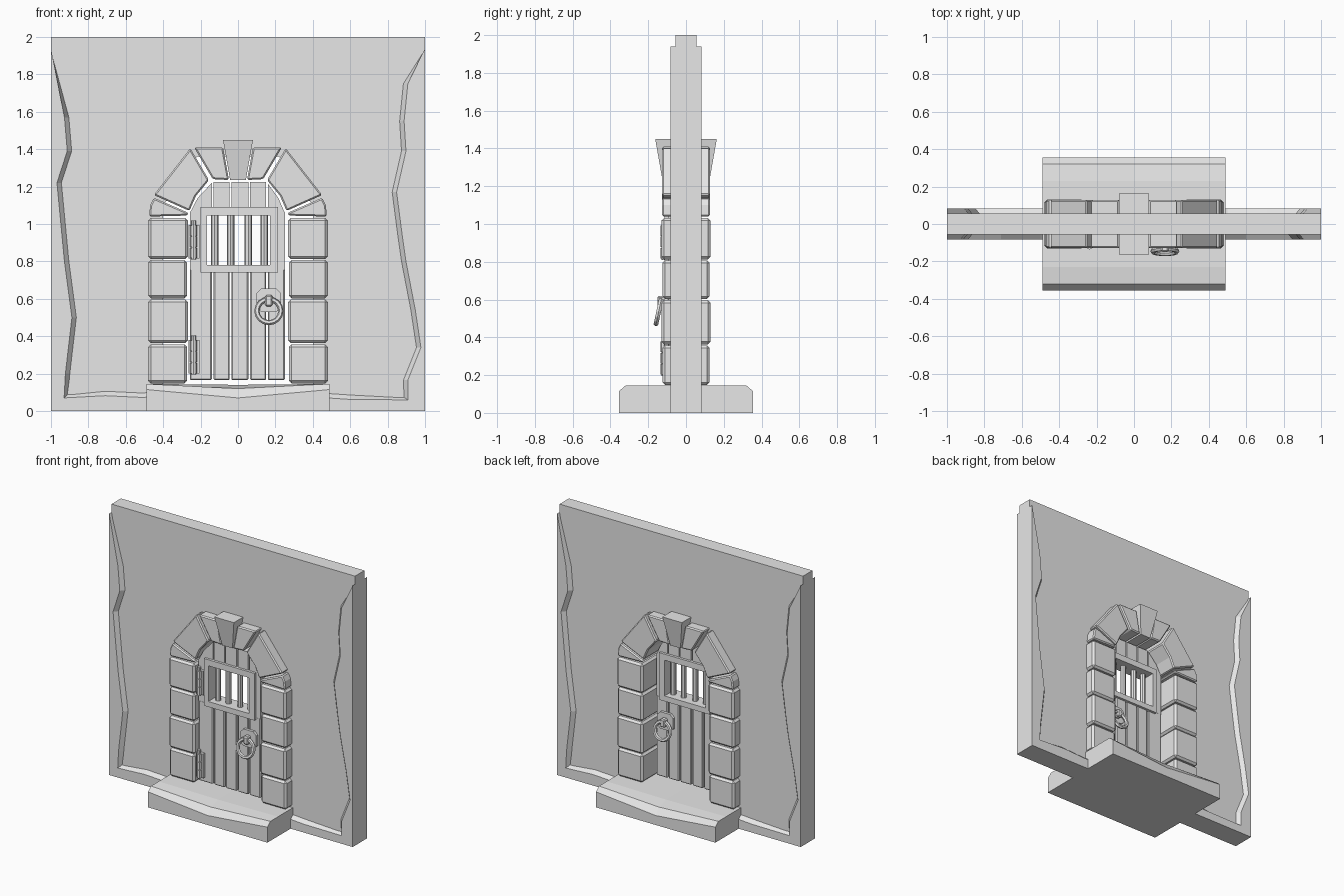
import bpy, bmesh, math
from mathutils import Matrix

cube = bpy.data.objects.get("Cube")
if cube:
    bpy.data.objects.remove(cube, do_unlink=True)

stone = bpy.data.materials.new("plain grey")
stone.use_nodes = True
GREY = (0.8, 0.8, 0.8, 1)
stone.diffuse_color = GREY
stone.node_tree.nodes["Principled BSDF"].inputs["Base Color"].default_value = GREY


def finish(name, bm, bevel=0):
    bmesh.ops.recalc_face_normals(bm, faces=bm.faces)
    mesh = bpy.data.meshes.new(name)
    bm.to_mesh(mesh)
    bm.free()
    mesh.materials.append(stone)
    obj = bpy.data.objects.new(name, mesh)
    bpy.context.collection.objects.link(obj)
    if bevel:
        mod = obj.modifiers.new("chamfer", "BEVEL")
        mod.width, mod.segments = bevel, 1
    return obj


def prism(name, pts, y0, y1, bevel=0):
    """Extrude an outline in x and z from y0 to y1."""
    bm = bmesh.new()
    front = [bm.verts.new((x, y0, z)) for x, z in pts]
    back = [bm.verts.new((x, y1, z)) for x, z in pts]
    bm.faces.new(front)
    bm.faces.new(back[::-1])
    for i in range(len(pts)):
        j = (i + 1) % len(pts)
        bm.faces.new((front[i], back[i], back[j], front[j]))
    return finish(name, bm, bevel)


def box(name, x0, x1, y0, y1, z0, z1, bevel=0):
    return prism(name, [(x0, z0), (x1, z0), (x1, z1), (x0, z1)], y0, y1, bevel)


def rod(name, x, y, z0, z1, r, sides=8):
    bm = bmesh.new()
    bmesh.ops.create_cone(bm, cap_ends=True, segments=sides, radius1=r, radius2=r,
                          depth=z1 - z0, matrix=Matrix.Translation((x, y, (z0 + z1) / 2)))
    return finish(name, bm)


# Wall core with an arched doorway
half = [(1, 0), (1, 2)]
arch = [(-0.40, 0), (-0.40, 1.1), (-0.22, 1.36)]
prism("wall_core", [(-1, 2), (-1, 0)] + arch + [(-x, z) for x, z in arch[::-1]] + half, -0.055, 0.055)

# Ragged raised border, repeated on the back by a half turn
left_edge = [(-1, 1.94), (-.9, 1.57), (-.885, 1.39), (-.94, 1.22), (-.9, .8), (-.86, .5),
             (-.895, .2), (-.91, .09), (-.71, .11), (-.5, .10), (-.45, .12)]
right_edge = [(1, 1.94), (.88, 1.75), (.86, 1.55), (.87, 1.39), (.82, 1.17), (.85, .94),
              (.87, .8), (.92, .54), (.95, .34), (.88, .165), (.885, .075), (.6, .09), (.45, .1)]


def border(name, path, turn):
    bm = bmesh.new()
    rows = []
    for x, z in path:
        side = math.copysign(1, x)
        rx, rz = (x, 0) if abs(x) < 0.8 else (side, z if z > 0.1 else 0)
        dist = math.hypot(rx - x, rz - z)
        t = min(0.028 / dist, 0.6) if dist > 0 else 0
        ring = [(x, -.05, z), (x + (rx - x) * t, -.083, z + (rz - z) * t),
                (rx, -.083, rz), (rx, 0, rz)]
        rows.append([bm.verts.new((turn * px, turn * py, pz)) for px, py, pz in ring])
    for a, b in zip(rows, rows[1:]):
        for k in range(3):
            bm.faces.new((a[k], a[k + 1], b[k + 1], b[k]))
    bmesh.ops.remove_doubles(bm, verts=bm.verts, dist=1e-5)
    finish(name, bm)


for label, turn in (("front", 1), ("back", -1)):
    border(label + "_border_a", left_edge, turn)
    border(label + "_border_b", right_edge, turn)

# Worn doorstep, lower in the middle of its long edges
bm = bmesh.new()
stations = []
for x, low, top, shelf in ((-.49, .115, .145, .145), (0, .07, .12, .14), (.49, .115, .145, .145)):
    prof = [(.355, 0), (.355, low), (.32, top), (.23, shelf)]
    prof += [(-y, z) for y, z in prof[::-1]]
    stations.append([bm.verts.new((x, y, z)) for y, z in prof])
for a, b in zip(stations, stations[1:]):
    for i in range(8):
        j = (i + 1) % 8
        bm.faces.new((a[i], a[j], b[j], b[i]))
bm.faces.new(stations[0])
bm.faces.new(stations[-1][::-1])
finish("doorstep", bm)

# Jamb stones
levels = [.145, .36, .60, .81, 1.035]
for side in (-1, 1):
    for i, (z0, z1) in enumerate(zip(levels, levels[1:])):
        inner = .268 if i % 2 else .272
        depth = .13 if i % 2 else .125
        xs = sorted((side * inner, side * .48))
        box("jamb_stone", xs[0], xs[1], -depth, depth, z0 + .003, z1 - .003, .014)

# Arch stones, mirrored
springer = [(-.475, 1.04), (-.27, 1.045), (-.265, 1.06), (-.45, 1.14), (-.47, 1.10)]
haunch = [(-.45, 1.155), (-.26, 1.07), (-.225, 1.15), (-.155, 1.235), (-.255, 1.405)]
crown = [(-.235, 1.41), (-.135, 1.24), (-.048, 1.235), (-.08, 1.41)]
for side in (-1, 1):
    for name, pts in (("springer_stone", springer), ("haunch_stone", haunch), ("crown_stone", crown)):
        prism(name, [(-side * x, z) for x, z in pts], -.127, .127, .008)

# Keystone flaring outward toward the top
bm = bmesh.new()
bmesh.ops.create_cube(bm, size=2)
for v in bm.verts:
    high = v.co.z > 0
    v.co = (v.co.x * (.08 if high else .042), v.co.y * (.163 if high else .125), 1.45 if high else 1.235)
finish("keystone", bm)

# Door planks, split around the window
FRONT, BACK = -.095, -.01
plank_edges = [-.262, -.135, -.04, .06, .155, .255]
for i, (a, b) in enumerate(zip(plank_edges, plank_edges[1:])):
    a, b = a + .005, b - .005
    box("lower_plank", a, b, FRONT, BACK, .165, .76, .006)
    if i == 0:
        top = [(a, 1.06), (b, 1.06), (b, 1.22), (-.215, 1.14)]
    elif i == 4:
        top = [(a, 1.06), (b, 1.06), (.215, 1.14), (a, 1.215)]
    else:
        top = [(a, 1.06), (b, 1.06), (b, 1.225), (a, 1.225)]
    prism("upper_plank", top, FRONT, BACK)
box("hinge_side_plank", -.257, -.18, FRONT, BACK, .755, 1.065)
box("latch_side_plank", .185, .25, FRONT, BACK, .755, 1.065)

# Window frame and bars
for x0, x1, z0, z1 in ((-.2, -.165, .74, 1.09), (.17, .215, .74, 1.09),
                       (-.165, .17, .74, .78), (-.165, .17, 1.045, 1.09)):
    box("window_frame", x0, x1, FRONT - .018, BACK + .018, z0, z1)
for x in (-.125, -.04, .055, .14):
    rod("window_bar", x, (FRONT + BACK) / 2, .77, 1.06, .02)

# Hinges on the front
for z in (.2, .815):
    box("hinge_leaf", -.265, -.205, -.115, -.09, z, z + .18)
    for k in range(3):
        rod("hinge_knuckle", -.237, -.117, z + .002 + k * .06, z + .058 + k * .06, .019)
    rod("hinge_pin", -.237, -.117, z - .005, z + .205, .012)

# Ring handles on both faces
for face, out in ((FRONT, -1), (BACK, 1)):
    plate = [(.10, .55), (.125, .53), (.205, .53), (.23, .55), (.23, .63), (.205, .655),
             (.125, .655), (.10, .63)]
    prism("handle_plate", plate, *sorted((face, face + out * .02)))
    box("handle_lug", .145, .185, *sorted((face, face + out * .055)), .56, .62, .008)
    bm = bmesh.new()
    rings = []
    tilt = Matrix.Translation((.165, face + out * .05, .535)) @ Matrix.Rotation(out * math.radians(12), 4, 'X')
    for i in range(16):
        u = math.tau * i / 16
        ring = []
        for j in range(6):
            w = math.tau * j / 6
            r = .064 + .014 * math.cos(w)
            v = bm.verts.new((r * math.cos(u), .014 * math.sin(w), r * math.sin(u)))
            v.co = tilt @ v.co
            ring.append(v)
        rings.append(ring)
    for i in range(16):
        a, b = rings[i], rings[(i + 1) % 16]
        for j in range(6):
            k = (j + 1) % 6
            bm.faces.new((a[j], a[k], b[k], b[j]))
    finish("handle_ring", bm)
